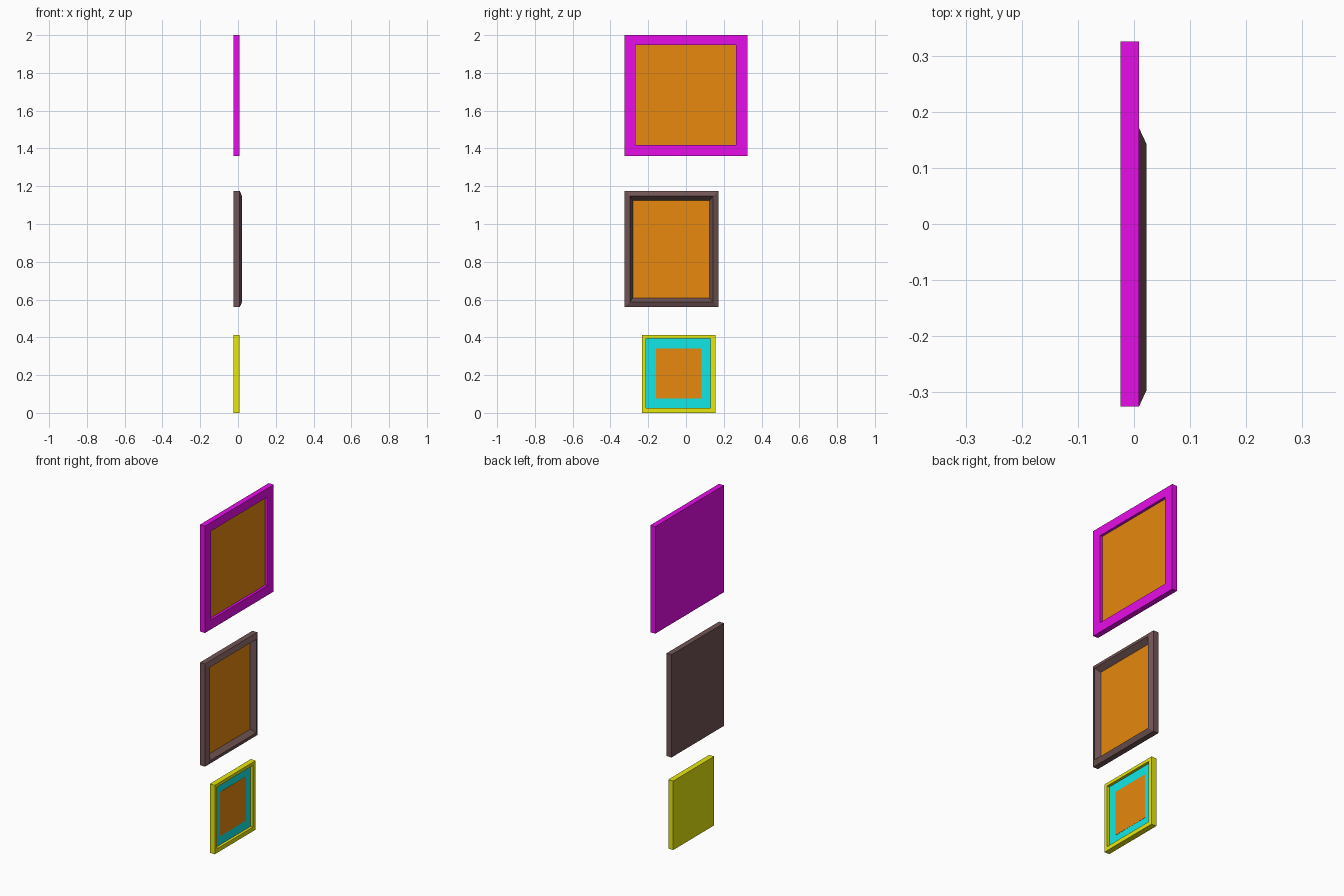
import bpy
import bmesh

cube = bpy.data.objects.get("Cube")
if cube:
    bpy.data.objects.remove(cube, do_unlink=True)


def material(name, r, g, b):
    mat = bpy.data.materials.new(name)
    mat.use_nodes = True
    mat.diffuse_color = (r, g, b, 1)
    mat.node_tree.nodes["Principled BSDF"].inputs["Base Color"].default_value = (r, g, b, 1)
    return mat


magenta = material("magenta", 1, 0.005, 1)
brown = material("brown", 0.17, 0.09, 0.09)
yellow = material("yellow", 1, 1, 0.005)
cyan = material("cyan", 0.007, 1, 1)
orange = material("orange", 1, 0.31, 0.005)

BACK, FRONT, RECESS = -0.024, 0.009, -0.008


def make_object(name, bm, mat):
    bmesh.ops.recalc_face_normals(bm, faces=bm.faces)
    mesh = bpy.data.meshes.new(name)
    bm.to_mesh(mesh)
    bm.free()
    mesh.materials.append(mat)
    obj = bpy.data.objects.new(name, mesh)
    bpy.context.collection.objects.link(obj)
    return obj


def nested_rings(name, rings, mat):
    """Bridge successive rectangles (x, y0, y1, z0, z1), capping both ends."""
    bm = bmesh.new()
    loops = [[bm.verts.new((x, y, z)) for y, z in ((a, c), (b, c), (b, d), (a, d))]
             for x, a, b, c, d in rings]
    for lower, upper in zip(loops, loops[1:]):
        for i in range(4):
            j = (i + 1) % 4
            bm.faces.new((lower[i], lower[j], upper[j], upper[i]))
    bm.faces.new(loops[0])
    bm.faces.new(loops[-1])
    return make_object(name, bm, mat)


def panel(name, rect, x, mat):
    """Thin plate standing just proud of the surface at x."""
    return nested_rings(name, [(x, *rect), (x + 0.001, *rect)], mat)


def inset(rect, d):
    a, b, c, e = rect
    return (a + d, b - d, c + d, e - d)


# Large flat frame
outer, opening = (-0.325, 0.325, 1.36, 2.0), (-0.268, 0.265, 1.417, 1.948)
nested_rings("large_frame", [(BACK, *outer), (FRONT, *outer), (FRONT, *opening),
                             (RECESS, *opening)], magenta)
panel("large_picture", opening, RECESS, orange)

# Middle frame with a raised ridge moulding
outer, opening = (-0.325, 0.171, 0.56, 1.175), (-0.281, 0.125, 0.608, 1.124)
nested_rings("ridged_frame", [(BACK, *outer), (FRONT, *outer), (0.022, *inset(outer, 0.028)),
                              (RECESS, *opening)], brown)
panel("middle_picture", opening, RECESS, orange)

# Small frame with a mount around its picture
outer, opening = (-0.232, 0.155, 0.0, 0.413), (-0.211, 0.129, 0.025, 0.394)
nested_rings("small_frame", [(BACK, *outer), (FRONT, *outer), (FRONT, *opening),
                             (RECESS, *opening)], yellow)
panel("mount", opening, RECESS, cyan)
panel("small_picture", (-0.16, 0.082, 0.077, 0.341), RECESS + 0.001, orange)
